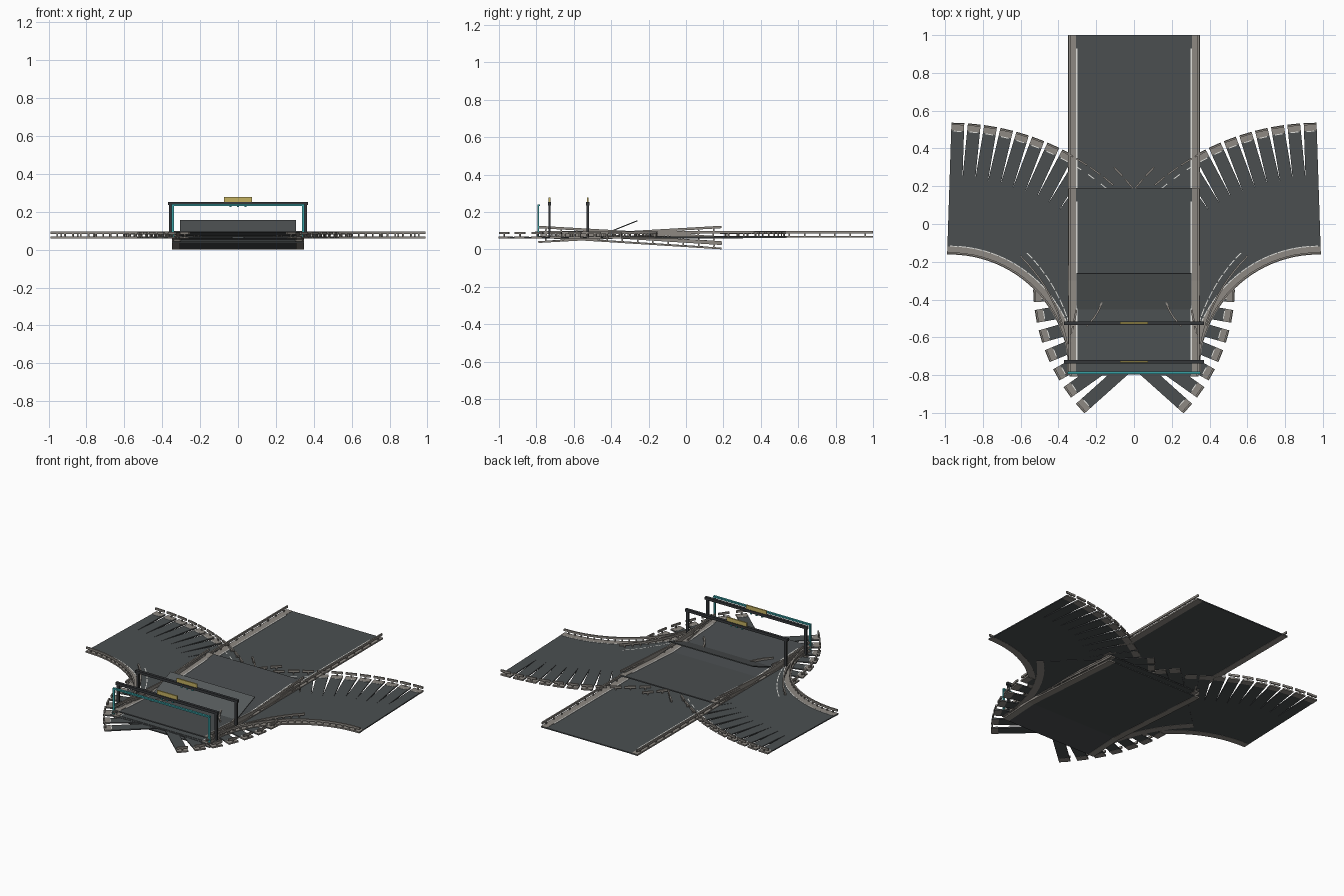
import bpy, bmesh, math
from mathutils import Matrix, Vector

if "Cube" in bpy.data.objects:
    bpy.data.objects.remove(bpy.data.objects["Cube"])


def mat(name, rgb):
    m = bpy.data.materials.new(name)
    m.diffuse_color = (*rgb, 1)
    m.use_nodes = True
    m.node_tree.nodes["Principled BSDF"].inputs["Base Color"].default_value = m.diffuse_color
    return m


MATS = [mat("asphalt", (0.07, 0.078, 0.081)),
        mat("curb grey", (0.27, 0.25, 0.225)),
        mat("line white", (0.75, 0.75, 0.72)),
        mat("dark metal", (0.035, 0.039, 0.042)),
        mat("teal", (0.04, 0.35, 0.37)),
        mat("sign gold", (0.55, 0.44, 0.12)),
        mat("ramp grey", (0.092, 0.102, 0.105))]
ASPHALT, CURB, LINE, METAL, TEAL, GOLD, RAMP = range(7)


def box(bm, lo, hi, mi, M=Matrix()):
    lo, hi = Vector(lo), Vector(hi)
    T = Matrix.Translation((lo + hi) / 2) @ Matrix.Diagonal((*(hi - lo), 1))
    r = bmesh.ops.create_cube(bm, size=1, matrix=M @ T)
    for f in {f for v in r["verts"] for f in v.link_faces}:
        f.material_index = mi


def finish(bm, name):
    me = bpy.data.meshes.new(name)
    bm.to_mesh(me)
    bm.free()
    for m in MATS:
        me.materials.append(m)
    ob = bpy.data.objects.new(name, me)
    bpy.context.collection.objects.link(ob)
    return ob


def under_tiles(p):
    return abs(p.x) < 0.3 and -0.44 < p.y < 0.19


def section(bm, length, M, slab=False):
    h = length / 2
    box(bm, (-0.345, -h, -0.007), (0.345, h, 0), ASPHALT, M)
    for s in (-1, 1):
        def strip(a, b, hl, z0, z1, m):
            box(bm, (min(s * a, s * b), -hl, z0), (max(s * a, s * b), hl, z1), m, M)
        # kerb with its painted line
        covered = slab and under_tiles(M @ Vector((s * 0.325, 0, 0)))
        strip(0.307, 0.349, h, -0.008, -0.001 if covered else 0.0014, CURB)
        if covered:
            continue
        if slab:
            strip(0.302, 0.307, h * 0.6, -0.004, 0.0022, LINE)
        else:
            strip(0.300, 0.307, h - 0.07, -0.004, 0.0022, LINE)
        # guard rail on posts
        strip(0.337, 0.346, h, 0.015, 0.028, CURB)
        n = max(1, round(length / 0.08))
        for i in range(n):
            y = -h + (i + 0.5) * length / n
            x = s * 0.341
            box(bm, (x - 0.003, y - 0.004, 0), (x + 0.003, y + 0.004, 0.016), CURB, M)


def straight(name, y0, z0, y1, z1):
    bm = bmesh.new()
    M = (Matrix.Translation((0, (y0 + y1) / 2, (z0 + z1) / 2))
         @ Matrix.Rotation(math.atan2(z1 - z0, y1 - y0), 4, 'X'))
    section(bm, math.hypot(y1 - y0, z1 - z0), M)
    finish(bm, name)


def curve(name, cx, cy, radius, a0, a1, n, z, width=0.068):
    # fan of straight slabs that overlap inside and gap outside
    bm = bmesh.new()
    for i in range(n):
        a = math.radians(a0 + (a1 - a0) * (i + 0.5) / n)
        M = (Matrix.Translation((cx, cy, z)) @ Matrix.Rotation(a, 4, 'Z')
             @ Matrix.Translation((radius, 0, 0)))
        section(bm, width, M, True)
    finish(bm, name)


# Straight road and sloping tiles
straight("main_road", -0.79, 0.07, 1.0, 0.07)
straight("rising_tile", -0.79, 0.042, 0.19, 0.098)
straight("falling_tile", -0.79, 0.098, 0.19, 0.042)
straight("descent_tile", -0.79, 0.07, 0.19, 0.008)

# Curves to both sides
for side, s in (("right", 1), ("left", -1)):
    def ang(a):
        return a if s == 1 else 180 - a
    curve(side + "_quarter_turn", s * 0.976, -0.795, 0.982, ang(180), ang(90), 24, 0.068)
    curve(side + "_gentle_turn", s * 1.21, -0.79, 1.21, ang(180), ang(135), 14, 0.066)
    curve(side + "_tight_turn", s * -0.445, -0.325, 0.63, ang(-45), ang(0), 7, 0.066)

# Jump ramp
bm = bmesh.new()
M = Matrix.Translation((0, -0.46, 0.075)) @ Matrix.Rotation(math.atan2(0.08, 0.2), 4, 'X')
box(bm, (-0.305, 0, -0.005), (0.305, 0.215, 0.001), RAMP, M)
finish(bm, "jump_ramp")

# Overhead gantries with sign and lamps
for name, y in (("front_gantry", -0.73), ("rear_gantry", -0.525)):
    bm = bmesh.new()
    for x in (-0.355, 0.355):
        box(bm, (x - 0.008, y - 0.006, 0.065), (x + 0.008, y + 0.006, 0.24), METAL)
    box(bm, (-0.37, y - 0.009, 0.235), (0.37, y + 0.009, 0.252), METAL)
    box(bm, (-0.073, y - 0.004, 0.25), (0.073, y + 0.005, 0.277), GOLD)
    for x in (-0.04, 0, 0.04):
        box(bm, (x - 0.006, y - 0.005, 0.225), (x + 0.006, y + 0.005, 0.236), TEAL)
    finish(bm, name)

# Teal checkpoint frame
bm = bmesh.new()
for x in (-0.345, 0.345):
    box(bm, (x - 0.006, -0.793, 0.07), (x + 0.006, -0.785, 0.238), TEAL)
box(bm, (-0.351, -0.795, 0.231), (0.351, -0.781, 0.241), TEAL)
finish(bm, "checkpoint_frame")
